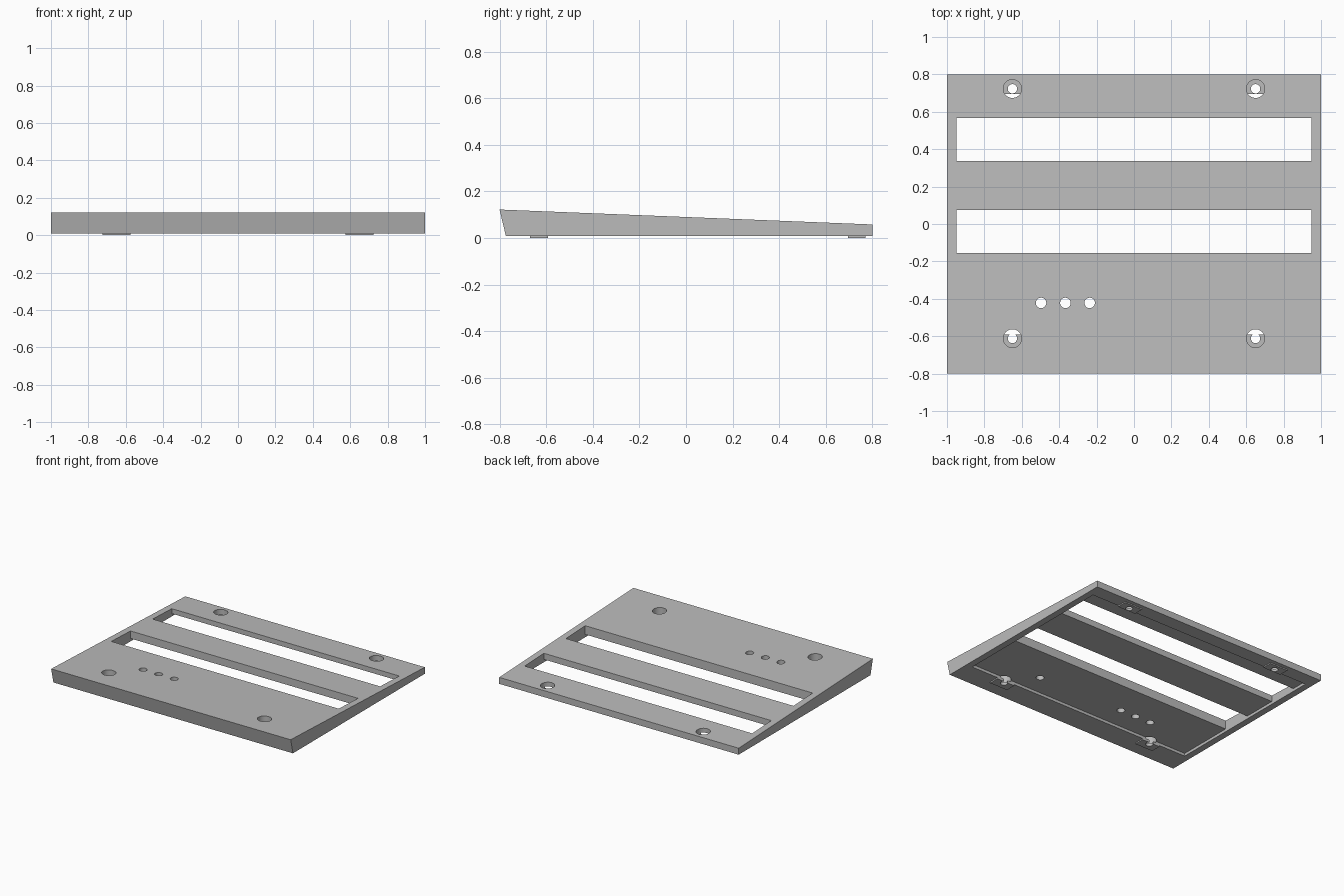
import bpy, bmesh

old = bpy.data.objects.get("Cube")
if old:
    bpy.data.objects.remove(old, do_unlink=True)

grey = bpy.data.materials.new("plain_grey")
grey.use_nodes = True
GREY = (0.5, 0.5, 0.5, 1)
grey.diffuse_color = GREY
grey.node_tree.nodes["Principled BSDF"].inputs["Base Color"].default_value = GREY

BASE = 0.009        # underside of the rim
CEILING = 0.03      # roof of the underside pocket
LEDGE = 0.02        # floor of the screw counterbores
FRONT, BACK = -0.592, 0.695   # pocket ends
SIDE = 0.95


def add_object(name, bm):
    bmesh.ops.recalc_face_normals(bm, faces=bm.faces)
    mesh = bpy.data.meshes.new(name)
    bm.to_mesh(mesh)
    bm.free()
    mesh.materials.append(grey)
    obj = bpy.data.objects.new(name, mesh)
    bpy.context.collection.objects.link(obj)
    return obj


def box(name, x, y, z):
    """Box from (min, max) ranges."""
    bm = bmesh.new()
    bmesh.ops.create_cube(bm, size=1)
    for v in bm.verts:
        v.co = [r[0] if c < 0 else r[1] for c, r in zip(v.co, (x, y, z))]
    return add_object(name, bm)


def peg(x, y, radius, z0, z1):
    """Vertical cylinder used as a drill."""
    bm = bmesh.new()
    bmesh.ops.create_cone(bm, cap_ends=True, segments=40, radius1=radius,
                          radius2=radius, depth=z1 - z0)
    bmesh.ops.translate(bm, verts=bm.verts, vec=(x, y, (z0 + z1) / 2))
    return add_object("drill", bm)


def cut(target, cutter):
    """Subtract the cutter and throw it away."""
    cutter.hide_render = True
    mod = target.modifiers.new("cut", "BOOLEAN")
    mod.operation, mod.solver, mod.object = "DIFFERENCE", "EXACT", cutter
    bpy.ops.object.select_all(action="DESELECT")
    bpy.context.view_layer.objects.active = target
    target.select_set(True)
    bpy.ops.object.modifier_apply(modifier=mod.name)
    bpy.data.objects.remove(cutter, do_unlink=True)


# Wedge-shaped panel: side profile (y, z) extruded along x
profile = [(-0.8, 0.122), (-0.773, BASE), (0.8, BASE), (0.8, 0.058)]
bm = bmesh.new()
face = bm.faces.new([bm.verts.new((-1, y, z)) for y, z in profile])
ext = bmesh.ops.extrude_face_region(bm, geom=[face])
bmesh.ops.translate(bm, vec=(2, 0, 0),
                    verts=[g for g in ext["geom"] if isinstance(g, bmesh.types.BMVert)])
panel = add_object("wedge_panel", bm)

# Shallow pocket under the panel and the two long slots
cut(panel, box("pocket", (-SIDE, SIDE), (FRONT, BACK), (-0.1, CEILING)))
for y0, y1 in ((-0.155, 0.075), (0.338, 0.567)):
    cut(panel, box("slot", (-SIDE, SIDE), (y0, y1), (-0.1, 0.3)))

# Row of three through holes and one blind hole from below
for x in (-0.497, -0.367, -0.237):
    cut(panel, peg(x, -0.422, 0.028, -0.1, 0.3))
cut(panel, peg(0.475, -0.435, 0.028, -0.1, 0.07))

# Counterbored screw holes, each with a thin pad below the rim
parts = [panel]
for side, x in (("right", -0.65), ("left", 0.65)):
    for end, y, y0, y1 in (("front", -0.612, -0.67, FRONT), ("back", 0.723, BACK, 0.77)):
        pad = box(f"{end}_{side}_pad", (x - 0.075, x + 0.075), (y0, y1), (0, BASE))
        cut(panel, peg(x, y, 0.049, LEDGE, 0.3))
        for part in (panel, pad):
            cut(part, peg(x, y, 0.025, -0.1, 0.3))
        parts.append(pad)

# Smooth hole walls, crisp edges
bpy.ops.object.select_all(action="DESELECT")
for part in parts:
    part.select_set(True)
bpy.context.view_layer.objects.active = panel
bpy.ops.object.shade_smooth_by_angle(angle=0.5)
